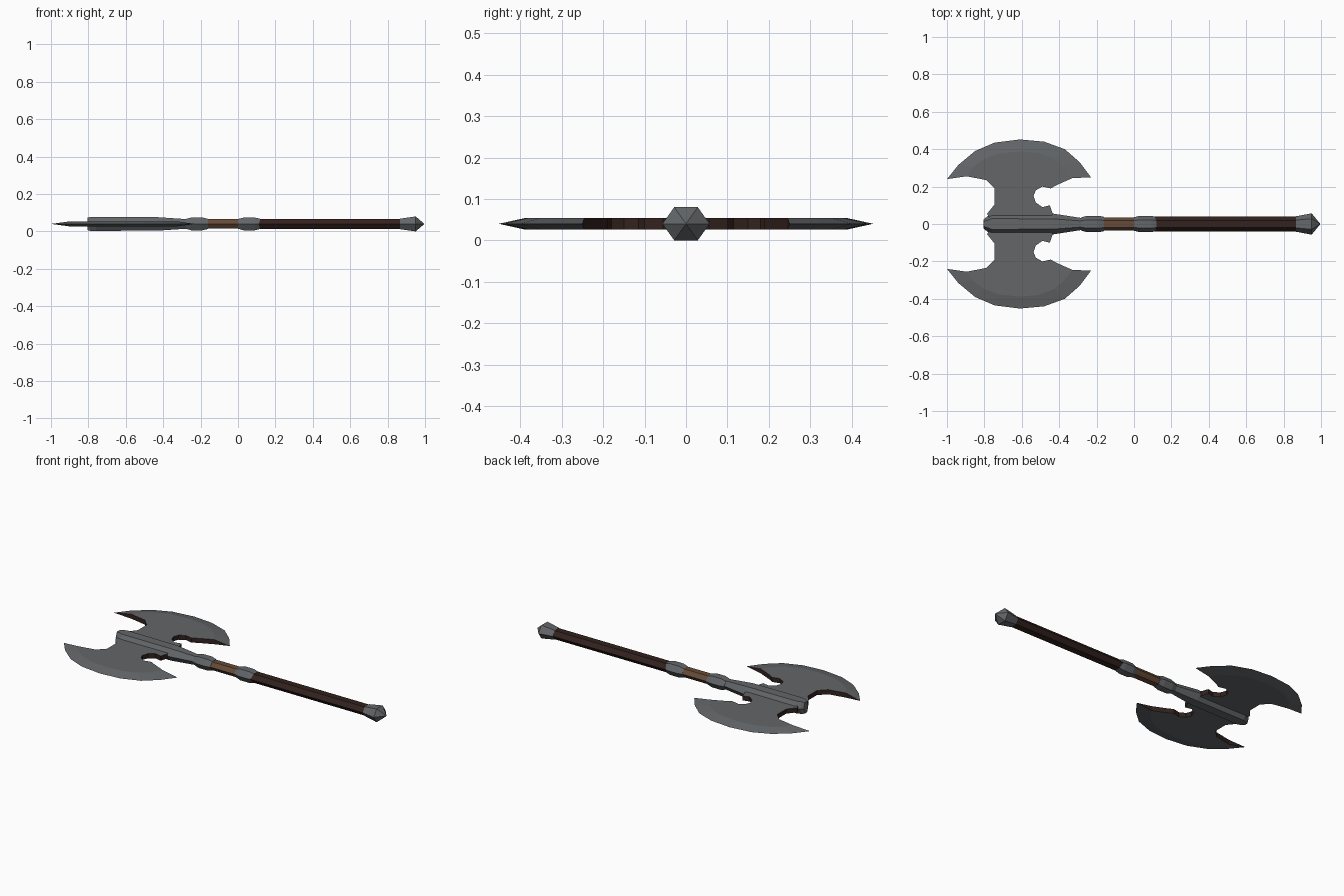
import bpy, bmesh, math

if "Cube" in bpy.data.objects:
    bpy.data.objects.remove(bpy.data.objects["Cube"])

ZC = 0.04  # height of the weapon's long axis


def material(name, rgb):
    m = bpy.data.materials.new(name)
    m.diffuse_color = (*rgb, 1)
    m.use_nodes = True
    m.node_tree.nodes["Principled BSDF"].inputs["Base Color"].default_value = m.diffuse_color
    return m


METAL = material("steel grey", (0.125, 0.133, 0.14))
DARK = material("dark leather", (0.032, 0.016, 0.013))
WOOD = material("brown wood", (0.13, 0.07, 0.04))


def finish(name, bm, mats):
    bmesh.ops.recalc_face_normals(bm, faces=bm.faces)
    me = bpy.data.meshes.new(name)
    bm.to_mesh(me)
    bm.free()
    for m in mats:
        me.materials.append(m)
    ob = bpy.data.objects.new(name, me)
    bpy.context.collection.objects.link(ob)
    return ob


def hex_bar(name, rings, mat):
    """Six-sided bar along x; each ring is (x, half width y, half height z)."""
    bm = bmesh.new()
    loops = []
    for x, wy, hz in rings:
        loops.append([bm.verts.new((x, wy * math.cos(k * math.pi / 3),
                                    ZC + hz * math.sin(k * math.pi / 3) / math.sin(math.pi / 3)))
                      for k in range(6)])
    for a, b in zip(loops, loops[1:]):
        for k in range(6):
            j = (k + 1) % 6
            bm.faces.new((a[k], a[j], b[j], b[k]))
    bm.faces.new(loops[0])
    bm.faces.new(loops[-1])
    bmesh.ops.remove_doubles(bm, verts=bm.verts, dist=1e-5)
    return finish(name, bm, [mat])


# Shaft, grip and fittings
hex_bar("leather_grip", [(0.08, 0.040, 0.026), (0.90, 0.040, 0.026)], DARK)
hex_bar("wood_neck", [(-0.24, 0.036, 0.025), (0.08, 0.036, 0.025)], WOOD)
for name, x in (("front_collar", -0.22), ("rear_collar", 0.06)):
    hex_bar(name, [(x - 0.06, 0.036, 0.026), (x - 0.03, 0.044, 0.034),
                   (x + 0.03, 0.044, 0.034), (x + 0.06, 0.038, 0.027)], METAL)
hex_bar("pommel", [(0.865, 0.041, 0.028), (0.95, 0.057, 0.04), (0.995, 0.002, 0.0015)], METAL)
hex_bar("head_socket", [(-0.805, 0.022, 0.033), (-0.79, 0.036, 0.037), (-0.76, 0.057, 0.037),
                        (-0.43, 0.055, 0.036), (-0.28, 0.032, 0.026)], METAL)

# Blade outline: sharp outer arc, bevel line, and the cut-out inner edge
EDGE = [(-1.0, .24), (-.94, .315), (-.85, .39), (-.745, .435), (-.61, .452),
        (-.48, .44), (-.37, .40), (-.29, .33), (-.23, .25)]
BEVEL = [(-.895, .255), (-.86, .305), (-.80, .348), (-.72, .378), (-.61, .388),
         (-.51, .38), (-.43, .35), (-.375, .305), (-.33, .245)]
INNER = [(-.42, .205), (-.445, .19), (-.49, .20), (-.525, .18), (-.537, .15), (-.525, .115),
         (-.49, .09), (-.45, .10), (-.435, .055), (-.46, .0), (-.76, .0), (-.785, .055),
         (-.745, .105), (-.745, .19), (-.79, .235)]


def blade(name, side):
    bm = bmesh.new()
    edge = [bm.verts.new((x, side * y, ZC)) for x, y in EDGE]
    core = BEVEL + INNER
    top, bot = [[bm.verts.new((x, side * y, ZC + h)) for x, y in core] for h in (0.014, -0.014)]
    n = len(BEVEL)
    for ring in (top, bot):
        bm.faces.new(ring)
        for i in range(n - 1):
            bm.faces.new((edge[i], edge[i + 1], ring[i + 1], ring[i]))
    # dark inner rim
    rim = [bm.faces.new((top[i], top[(i + 1) % len(core)], bot[(i + 1) % len(core)], bot[i]))
           for i in range(n - 1, len(core))]
    rim += [bm.faces.new((edge[i], top[i], bot[i])) for i in (0, n - 1)]
    for f in rim:
        f.material_index = 1
    bmesh.ops.triangulate(bm, faces=[f for f in bm.faces if len(f.verts) > 4])
    return finish(name, bm, [METAL, DARK])


blade("blade_back", 1)
blade("blade_front", -1)
